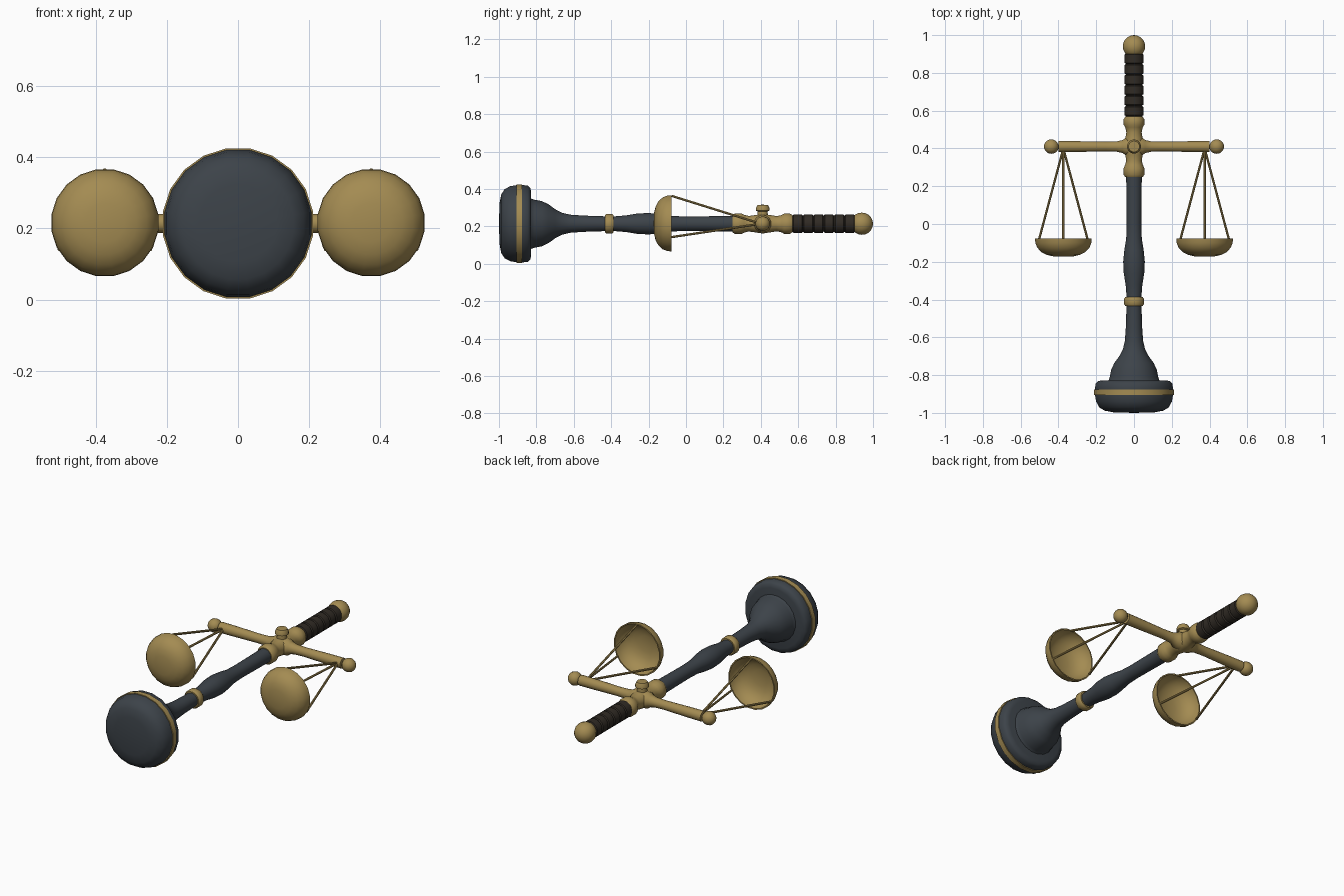
import bpy, bmesh, math
from mathutils import Vector, Matrix

cube = bpy.data.objects.get("Cube")
if cube:
    bpy.data.objects.remove(cube, do_unlink=True)

AXIS_Z = 0.214
BEAM_Y = 0.41


def material(name, color, rough):
    m = bpy.data.materials.new(name)
    m.use_nodes = True
    m.diffuse_color = (*color, 1)
    b = m.node_tree.nodes["Principled BSDF"]
    b.inputs["Base Color"].default_value = (*color, 1)
    b.inputs["Roughness"].default_value = rough
    return m


slate = material("dark slate", (0.046, 0.056, 0.067), 0.6)
brass = material("brass", (0.37, 0.26, 0.085), 0.5)
leather = material("dark leather", (0.03, 0.024, 0.018), 0.8)


def lathe(name, profile, direction, origin, mat, sides=20):
    """Turn (distance along axis, radius) points around an axis."""
    rot = Vector(direction).to_track_quat('Z', 'X').to_matrix().to_4x4()
    place = Matrix.Translation(origin) @ rot
    bm = bmesh.new()
    rings = []
    for t, r in profile:
        if r == 0:
            rings.append([bm.verts.new((0, 0, t))])
            continue
        angles = [2 * math.pi * (i + 0.5) / sides for i in range(sides)]
        rings.append([bm.verts.new((r * math.cos(a), r * math.sin(a), t)) for a in angles])
    for a, b in zip(rings, rings[1:]):
        for i in range(sides):
            j = (i + 1) % sides
            loop = [a[i % len(a)], a[j % len(a)], b[j % len(b)], b[i % len(b)]]
            bm.faces.new(list(dict.fromkeys(loop)))
    bmesh.ops.recalc_face_normals(bm, faces=bm.faces)
    bm.transform(place)
    mesh = bpy.data.meshes.new(name)
    bm.to_mesh(mesh)
    bm.free()
    mesh.materials.append(mat)
    ob = bpy.data.objects.new(name, mesh)
    bpy.context.collection.objects.link(ob)
    bpy.ops.object.select_all(action='DESELECT')
    ob.select_set(True)
    bpy.context.view_layer.objects.active = ob
    bpy.ops.object.shade_smooth_by_angle(angle=math.radians(40))
    return ob


def along_y(name, profile, mat, sides=20):
    return lathe(name, profile, (0, 1, 0), (0, 0, AXIS_Z), mat, sides)


def ball(center, radius, steps=10):
    return [(center - radius * math.cos(math.pi * i / steps),
             0 if i in (0, steps) else radius * math.sin(math.pi * i / steps))
            for i in range(steps + 1)]


# Round foot with its brass band
along_y("foot", [(-1, 0), (-0.997, 0.11), (-0.988, 0.158), (-0.97, 0.187), (-0.94, 0.203),
                 (-0.905, 0.209), (-0.87, 0.209), (-0.845, 0.206), (-0.833, 0.195),
                 (-0.828, 0.175), (-0.828, 0)], slate)
along_y("foot_band", [(-0.906, 0.2), (-0.906, 0.2135), (-0.876, 0.2135), (-0.876, 0.2)], brass)

# Flared neck and shaft
along_y("shaft", [(-0.84, 0), (-0.84, 0.15), (-0.828, 0.136), (-0.81, 0.13), (-0.77, 0.122),
                  (-0.735, 0.105), (-0.7, 0.079), (-0.665, 0.06), (-0.62, 0.049),
                  (-0.55, 0.044), (-0.43, 0.04), (-0.38, 0.04), (-0.32, 0.045),
                  (-0.26, 0.055), (-0.2, 0.058), (-0.14, 0.052), (-0.08, 0.042),
                  (0, 0.039), (0.26, 0.042), (0.26, 0)], slate)
along_y("shaft_collar", [(-0.433, 0.035), (-0.433, 0.047), (-0.425, 0.053),
                         (-0.395, 0.053), (-0.387, 0.047), (-0.387, 0.035)], brass)

# Brass hub where the beam crosses
along_y("hub", [(0.248, 0), (0.248, 0.046), (0.26, 0.055), (0.295, 0.056), (0.312, 0.048),
                (0.335, 0.042), (0.365, 0.046), (0.41, 0.053), (0.455, 0.046),
                (0.485, 0.041), (0.512, 0.047), (0.525, 0.055), (0.555, 0.055),
                (0.57, 0.046), (0.57, 0)], brass)
lathe("hub_knob", [(0.03, 0), (0.03, 0.029), (0.066, 0.027), (0.07, 0.037), (0.084, 0.037),
                   (0.1, 0.029), (0.102, 0)],
      (0, 0, 1), (0, BEAM_Y, AXIS_Z), brass, 16)

# Wrapped grip
GRIP_START, TURNS, STEP = 0.57, 6, 0.0555
wrap = [(GRIP_START, 0)]
for i in range(TURNS):
    s = GRIP_START + i * STEP
    wrap += [(s, 0.043), (s + 0.006, 0.05), (s + STEP - 0.006, 0.05), (s + STEP, 0.043)]
wrap = [p for i, p in enumerate(wrap) if i == 0 or p != wrap[i - 1]]
wrap.append((GRIP_START + TURNS * STEP, 0))
along_y("grip", wrap, leather)
along_y("pommel", ball(0.94, 0.06), brass)

# Bowl section, outside then inside
bowl = [(-0.173, 0), (-0.171, 0.055), (-0.163, 0.09), (-0.148, 0.119), (-0.125, 0.14),
        (-0.1, 0.15), (-0.077, 0.152)]
bowl += [(t + 0.008 if t < -0.08 else t, max(r - 0.007, 0)) for t, r in reversed(bowl)]

for side, sx in (("left", 1), ("right", -1)):
    # Half of the beam with its end knob
    lathe(side + "_beam", [(0, 0.05), (0.045, 0.046), (0.06, 0.035), (0.09, 0.028),
                           (0.15, 0.026), (0.3, 0.029), (0.4, 0.03), (0.4, 0)],
          (sx, 0, 0), (0, BEAM_Y, AXIS_Z), brass, 16)
    lathe(side + "_beam_knob", ball(0.438, 0.039),
          (sx, 0, 0), (0, BEAM_Y, AXIS_Z), brass, 16)

    # Pan hung by three rods
    px = sx * 0.374
    lathe(side + "_pan", bowl, (0, 1, 0), (px, 0, AXIS_Z + 0.002), brass)
    top = Vector((px, 0.4, AXIS_Z))
    for k in range(3):
        a = math.pi / 2 + k * math.tau / 3
        end = Vector((px + 0.147 * math.cos(a), -0.077, AXIS_Z + 0.002 + 0.147 * math.sin(a)))
        span = end - top
        lathe(f"{side}_rod_{k + 1}", [(0, 0), (0, 0.0065), (span.length, 0.0065), (span.length, 0)],
              span, top, brass, 8)
